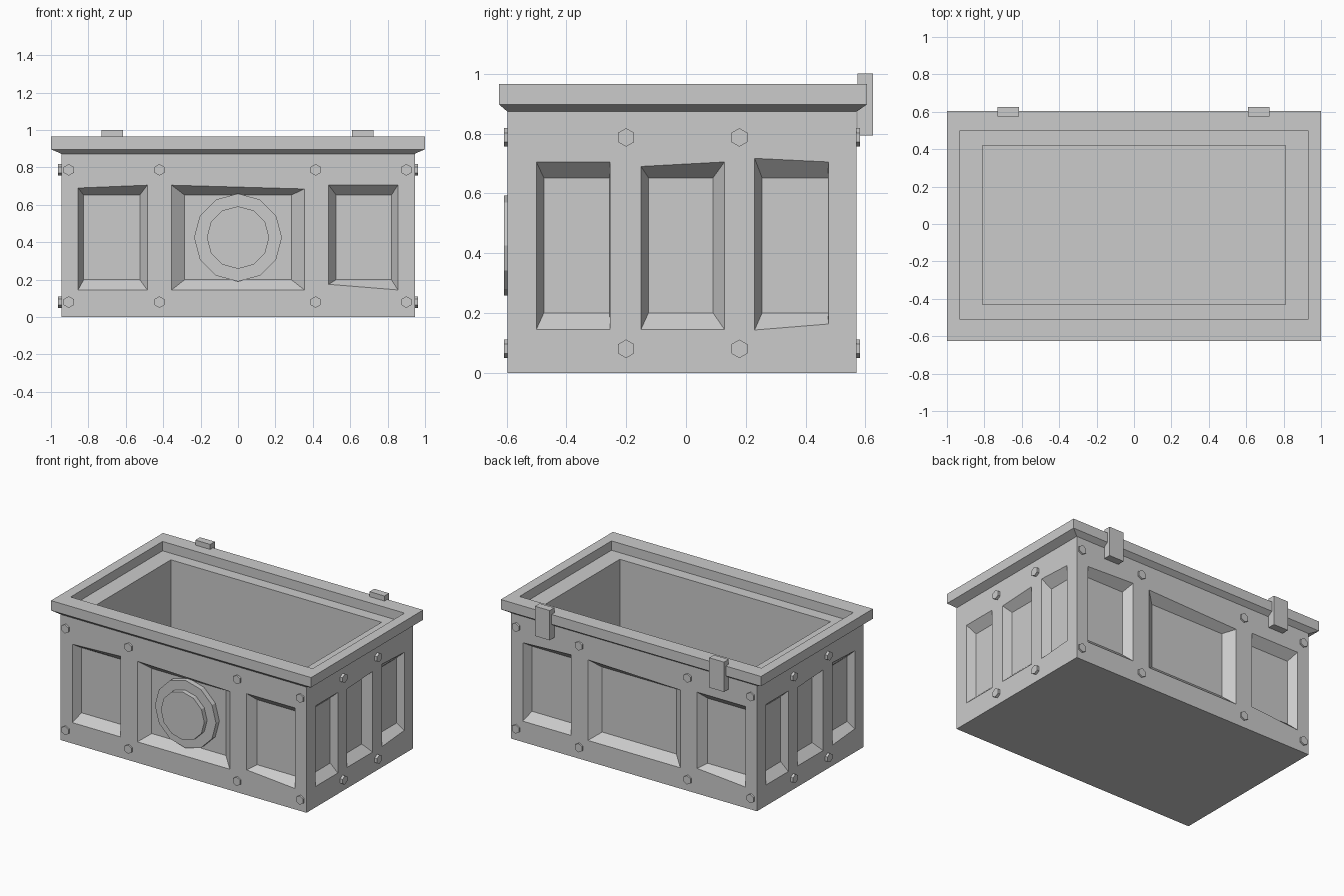
import bpy, bmesh
from math import sin, cos, pi
from mathutils import Matrix, Vector

cube = bpy.data.objects.get("Cube")
if cube:
    bpy.data.objects.remove(cube)

grey = bpy.data.materials.new("plain grey")
grey.use_nodes = True
grey.diffuse_color = (0.6, 0.6, 0.6, 1)
grey.node_tree.nodes["Principled BSDF"].inputs["Base Color"].default_value = grey.diffuse_color

CENTRE_Y = -0.0135
HALF_X, HALF_Y = 0.945, 0.5835


def loft(bm, rings, matrix=Matrix()):
    """Closed solid through matching rings of points, capped at both ends."""
    loops = [[bm.verts.new(matrix @ Vector(p)) for p in ring] for ring in rings]
    n = len(loops[0])
    faces = [bm.faces.new((a[i], a[(i + 1) % n], b[(i + 1) % n], b[i]))
             for a, b in zip(loops, loops[1:]) for i in range(n)]
    faces += [bm.faces.new(loops[0]), bm.faces.new(loops[-1])]
    bmesh.ops.recalc_face_normals(bm, faces=faces)


def make_object(name, bm):
    mesh = bpy.data.meshes.new(name)
    bm.to_mesh(mesh)
    bm.free()
    mesh.materials.append(grey)
    obj = bpy.data.objects.new(name, mesh)
    bpy.context.collection.objects.link(obj)
    return obj


def rectangle(x, y0, y1, z):
    return [(-x, y0, z), (x, y0, z), (x, y1, z), (-x, y1, z)]


def polygon(u, depth, z, radius, sides):
    return [(u + radius * sin(2 * pi * i / sides), depth,
             z + radius * cos(2 * pi * i / sides)) for i in range(sides)]


def wall_frame(turn, half):
    """Local u runs along the wall, local y runs into it."""
    return (Matrix.Translation((0, CENTRE_Y, 0)) @ Matrix.Rotation(turn * pi / 2, 4, 'Z')
            @ Matrix.Translation((0, -half, 0)))


# Tub: outer wall, flared rim, inner ledge and cavity in one shell
y0, y1 = CENTRE_Y - HALF_Y, CENTRE_Y + HALF_Y
bm = bmesh.new()
loft(bm, [rectangle(HALF_X, y0, y1, 0),
          rectangle(HALF_X, y0, y1, 0.873),
          rectangle(1, -0.625, 0.605, 0.897),
          rectangle(1, -0.625, 0.605, 0.965),
          rectangle(0.93, -0.51, 0.5, 0.965),
          rectangle(0.93, -0.51, 0.5, 0.9),
          rectangle(0.81, -0.43, 0.42, 0.9),
          rectangle(0.81, -0.43, 0.42, 0.06)])
tub = make_object("tub", bm)

# Recessed panels: outer u pair, inner u pair, bottom z pair, top z pair
LONG_PANELS = [((-0.855, -0.485), (-0.825, -0.525), (0.145, 0.145), (0.69, 0.705)),
               ((-0.355, 0.355), (-0.285, 0.285), (0.145, 0.145), (0.705, 0.685)),
               ((0.485, 0.855), (0.525, 0.82), (0.175, 0.145), (0.705, 0.705))]
SHORT_PANELS = [((-0.487, -0.24), (-0.462, -0.242), (0.145, 0.145), (0.705, 0.705)),
                ((-0.137, 0.142), (-0.112, 0.104), (0.145, 0.145), (0.69, 0.705)),
                ((0.243, 0.49), (0.268, 0.488), (0.143, 0.163), (0.717, 0.705))]
LONG_BOLTS = (-0.905, -0.42, 0.415, 0.9)
SHORT_BOLTS = (-0.187, 0.192)
WALLS = [("front", 0, HALF_Y, LONG_PANELS, LONG_BOLTS, 0.012),
         ("left", 1, HALF_X, SHORT_PANELS, SHORT_BOLTS, 0.018),
         ("back", 2, HALF_Y, LONG_PANELS, LONG_BOLTS, 0.012),
         ("right", 3, HALF_X, SHORT_PANELS, SHORT_BOLTS, 0.018)]
PANEL_DEPTH = 0.057

cut = bmesh.new()
for name, turn, half, panels, bolts, height in WALLS:
    frame = wall_frame(turn, half)
    for (a, b), (c, d), (low_a, low_b), (top_a, top_b) in panels:
        outline = [(a, low_a), (b, low_b), (b, top_b), (a, top_a)]
        inner = [(c, 0.2), (d, 0.2), (d, 0.652), (c, 0.652)]
        loft(cut, [[(u, -0.02, z) for u, z in outline],
                   [(u, 0, z) for u, z in outline],
                   [(u, PANEL_DEPTH, z) for u, z in inner]], frame)
    # Hexagonal bolt heads in two rows
    bm = bmesh.new()
    for u in bolts:
        for z in (0.08, 0.787):
            loft(bm, [polygon(u, 0.01, z, 0.031, 6),
                      polygon(u, -height, z, 0.031, 6)], frame)
    make_object(name + "_bolts", bm)

# Cut the panels out of the tub, then drop the cutter
cutter = make_object("panel_cutter", cut)
cutter.hide_render = True
mod = tub.modifiers.new("panels", 'BOOLEAN')
mod.operation = 'DIFFERENCE'
mod.solver = 'EXACT'
mod.object = cutter
bpy.context.view_layer.objects.active = tub
bpy.ops.object.modifier_apply(modifier=mod.name)
bpy.data.objects.remove(cutter)

# Round boss on the front: wide base disc and smaller raised disc
front = wall_frame(0, HALF_Y)
for name, radius, back, face in (("boss_base", 0.235, 0.07, 0.02),
                                 ("boss_cap", 0.167, 0.03, -0.012)):
    bm = bmesh.new()
    loft(bm, [polygon(0, back, 0.425, radius, 12),
              polygon(0, face, 0.425, radius, 12)], front)
    make_object(name, bm)

# Hinge blocks standing on the back rim
for name, x in (("right_hinge", -0.673), ("left_hinge", 0.667)):
    bm = bmesh.new()
    loft(bm, [[(x + sx * 0.057, y, z) for sx, y in
               ((-1, 0.574), (1, 0.574), (1, 0.625), (-1, 0.625))] for z in (0.793, 1.0)])
    make_object(name, bm)
